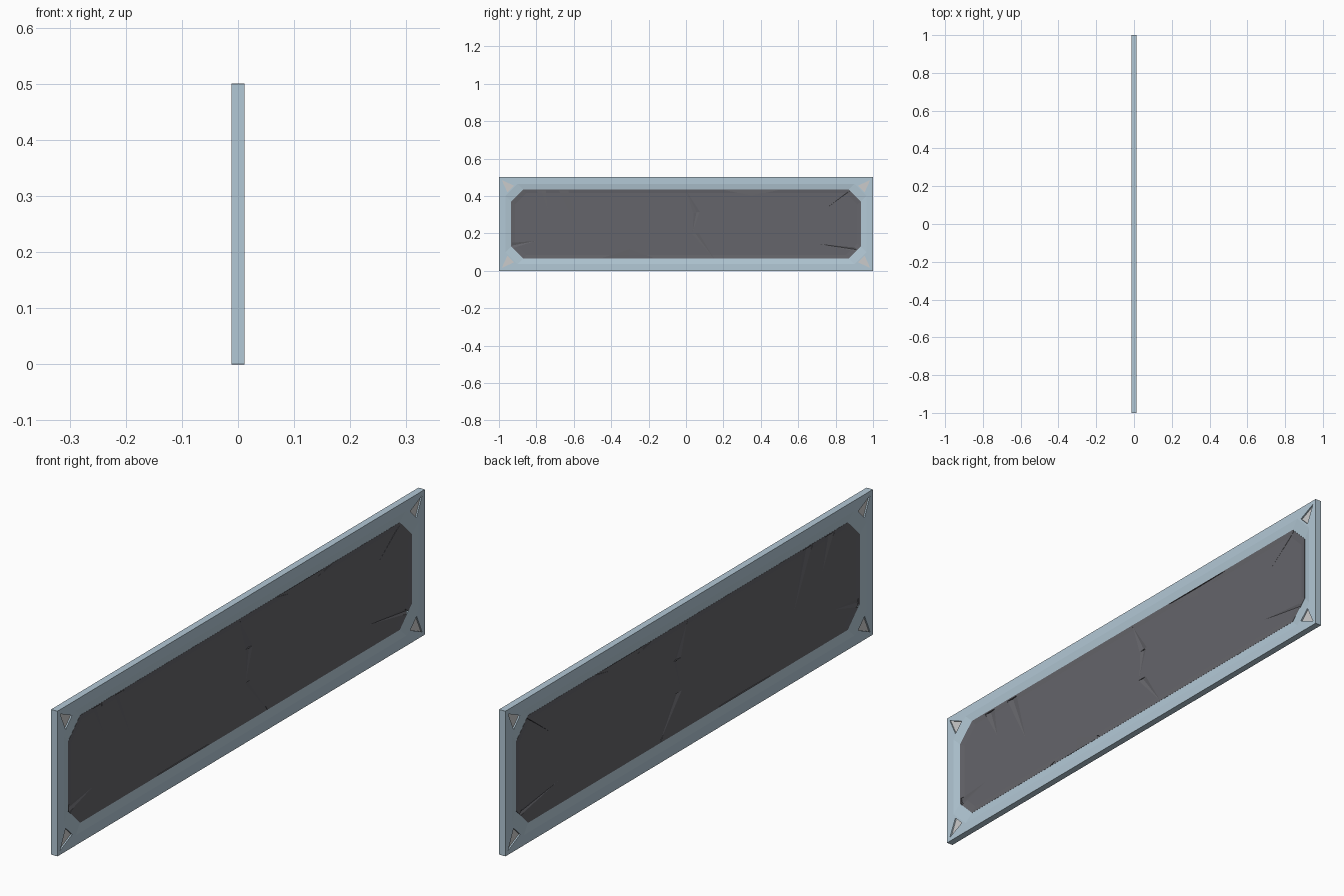
import bpy, bmesh

if "Cube" in bpy.data.objects:
    bpy.data.objects.remove(bpy.data.objects["Cube"])

H = 0.25  # half height, panel centre height


def material(name, rgb):
    m = bpy.data.materials.new(name)
    m.diffuse_color = (*rgb, 1)
    m.use_nodes = True
    m.node_tree.nodes["Principled BSDF"].inputs["Base Color"].default_value = m.diffuse_color
    return m


def make(name, bm, mat=None):
    bmesh.ops.remove_doubles(bm, verts=bm.verts, dist=1e-5)
    bmesh.ops.recalc_face_normals(bm, faces=bm.faces)
    me = bpy.data.meshes.new(name)
    bm.to_mesh(me)
    bm.free()
    ob = bpy.data.objects.new(name, me)
    bpy.context.collection.objects.link(ob)
    if mat:
        me.materials.append(mat)
    return ob


def ring(bm, inset, chamfer, x):
    """Rectangle with cut corners, lying in a plane of constant x."""
    w, h, c = 1 - inset, H - inset, chamfer
    pts = [(w, h - c), (w - c, h), (c - w, h), (-w, h - c),
           (-w, c - h), (c - w, -h), (w - c, -h), (w, c - h)]
    return [bm.verts.new((x, y, z + H)) for y, z in pts]


def bridge(bm, r0, r1):
    for i in range(8):
        j = (i + 1) % 8
        bm.faces.new((r0[i], r0[j], r1[j], r1[i]))


def hull(bm, pts):
    vs = [bm.verts.new(p) for p in pts]
    res = bmesh.ops.convex_hull(bm, input=vs)
    junk = [v for v in res["geom_interior"] if isinstance(v, bmesh.types.BMVert)]
    bmesh.ops.delete(bm, geom=junk, context='VERTS')


def cut(ob, cutter):
    cutter.hide_render = True
    mod = ob.modifiers.new("cut", 'BOOLEAN')
    mod.operation, mod.solver, mod.use_self = 'DIFFERENCE', 'EXACT', True
    mod.object = cutter
    bpy.context.view_layer.objects.active = ob
    bpy.ops.object.modifier_apply(modifier=mod.name)
    bpy.data.objects.remove(cutter)


blue = material("frame_blue", (0.45, 0.58, 0.67))
dark = material("slab_dark", (0.13, 0.13, 0.145))

# Frame: flat rim sloping in to an octagonal opening
bm = bmesh.new()
rings = [ring(bm, *p) for p in [
    (0, 0.0001, -0.012), (0, 0.0001, 0.012), (0.035, 0.065, 0.012),
    (0.065, 0.065, 0.007), (0.065, 0.065, -0.007), (0.035, 0.065, -0.012)]]
for a, b in zip(rings, rings[1:] + rings[:1]):
    bridge(bm, a, b)
frame = make("frame", bm, blue)

# Corner studs sunk in triangular holes
tri = [(0.015, 0.015), (0.08, 0.045), (0.045, 0.08)]
for sy in (-1, 1):
    for sz in (-1, 1):
        def prism(d):
            b = bmesh.new()
            hull(b, [(x, sy * (1 - p), H + sz * (H - q))
                     for p, q in tri for x in (-d, d)])
            return b
        cut(frame, make("stud_cutter", prism(0.02)))
        make("corner_stud", prism(0.007))

# Slab: recessed dark panel with sloping border
bm = bmesh.new()
rings = [ring(bm, *p) for p in [
    (0.085, 0.06, -0.005), (0.065, 0.065, -0.0075),
    (0.065, 0.065, 0.0075), (0.085, 0.06, 0.005)]]
for a, b in zip(rings, rings[1:]):
    bridge(bm, a, b)
bm.faces.new(rings[0])
bm.faces.new(rings[-1])
slab = make("slab", bm, dark)

# Cracks and chips: wide end (two points), tip, floor depth
cracks = [
    ((-0.80, 0.43), (-0.75, 0.43), (-0.735, 0.315), 0.001),
    ((-0.68, 0.43), (-0.63, 0.43), (-0.58, 0.235), 0.001),
    ((-0.93, 0.12), (-0.93, 0.15), (-0.80, 0.16), 0.001),
    ((0.93, 0.10), (0.90, 0.125), (0.70, 0.145), 0.001),
    ((0.88, 0.43), (0.85, 0.41), (0.745, 0.33), 0.001),
    ((0.035, 0.315), (0.075, 0.315), (0.0, 0.43), 0.001),
    ((0.04, 0.312), (0.072, 0.312), (0.035, 0.205), 0.002),
    ((0.03, 0.20), (0.07, 0.20), (0.15, 0.065), 0.001),
    ((-0.45, 0.067), (-0.17, 0.067), (-0.30, 0.12), 0.0035),
    ((0.20, 0.433), (0.50, 0.433), (0.35, 0.40), 0.0035)]
for s in (-1, 1):
    for a, b, c, depth in cracks:
        bm = bmesh.new()
        mid = ((a[0] + b[0]) / 2, (a[1] + b[1]) / 2)
        hull(bm, [(s * x, *p) for p in (a, b, c) for x in (0.0051, 0.02)]
             + [(s * depth, *mid)])
        cut(slab, make("crack_cutter", bm))
